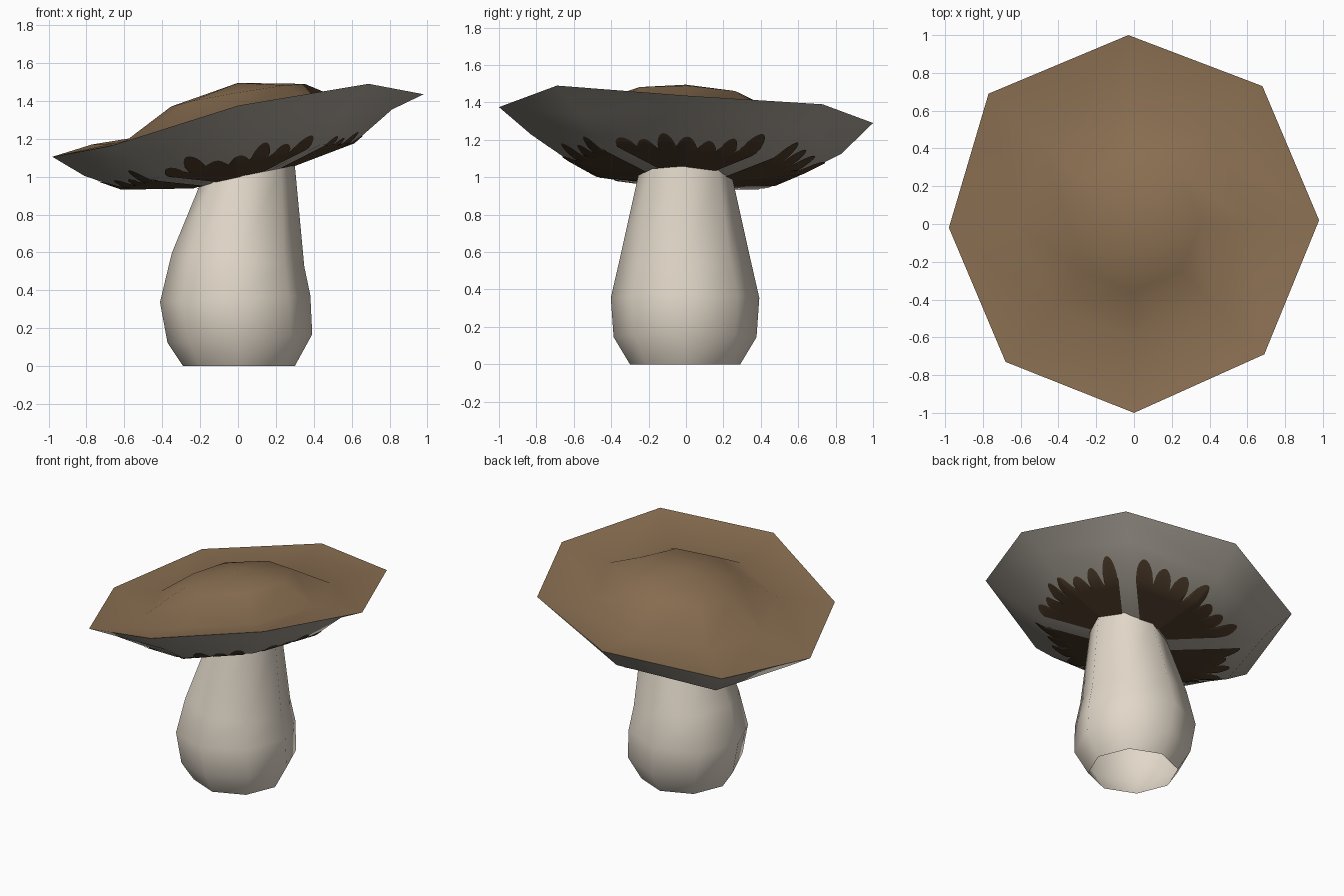
import bpy, bmesh, math, random
from mathutils import Vector

random.seed(4)
if "Cube" in bpy.data.objects:
    bpy.data.objects.remove(bpy.data.objects["Cube"])


def material(name, srgb):
    rgb = [((c / 255 + 0.055) / 1.055) ** 2.4 for c in srgb]
    mat = bpy.data.materials.new(name)
    mat.use_nodes = True
    mat.diffuse_color = (*rgb, 1)
    bsdf = mat.node_tree.nodes["Principled BSDF"]
    bsdf.inputs["Base Color"].default_value = (*rgb, 1)
    bsdf.inputs["Roughness"].default_value = 0.9
    return mat


def loft(name, rings, mat, closed=True, apex=None, flip=False):
    """Skin a list of point rings, with an optional fan to an apex."""
    bm = bmesh.new()
    rows = [[bm.verts.new(p) for p in ring] for ring in rings]
    n = len(rows[0])
    spans = range(n if closed else n - 1)
    for low, high in zip(rows, rows[1:]):
        for i in spans:
            j = (i + 1) % n
            bm.faces.new((low[i], low[j], high[j], high[i]))
    if apex:
        tip = bm.verts.new(apex)
        for i in spans:
            bm.faces.new((rows[-1][i], rows[-1][(i + 1) % n], tip))
    if flip:
        bmesh.ops.reverse_faces(bm, faces=bm.faces[:])
    for face in bm.faces:
        face.smooth = True
    mesh = bpy.data.meshes.new(name)
    bm.to_mesh(mesh)
    bm.free()
    mesh.materials.append(mat)
    obj = bpy.data.objects.new(name, mesh)
    bpy.context.collection.objects.link(obj)
    return obj


brown = material("cap brown", (137, 110, 81))
grey = material("underside grey", (174, 167, 156))
dark = material("gill brown", (80, 62, 44))
cream = material("stem cream", (226, 216, 201))

# Uneven eight-cornered rim of the cap, counter-clockwise from +x
rim = [Vector(p) for p in (
    (0.98, 0.02, 1.435), (0.68, 0.73, 1.39), (-0.03, 1.0, 1.29), (-0.77, 0.69, 1.17),
    (-0.98, -0.02, 1.105), (-0.68, -0.73, 1.16), (0, -1, 1.375), (0.69, -0.69, 1.49))]


def tilted_ring(scale, z, slope_x, slope_y):
    return [Vector((p.x * scale, p.y * scale, z + slope_x * p.x * scale + slope_y * p.y * scale))
            for p in rim]


# Cap top: shallow dish with a raised dome
loft("cap_top", [rim, tilted_ring(0.62, 1.28, 0.17, -0.04),
                 tilted_ring(0.36, 1.43, 0.17, -0.04)], brown, apex=(0, 0, 1.495))

# Cap underside, open where the stem enters
scales = [1, 0.83, 0.63, 0.18]
under = [rim, tilted_ring(0.83, 1.18, 0.216, -0.06),
         tilted_ring(0.63, 1.06, 0.2, -0.05), tilted_ring(0.18, 0.98, 0.2, -0.05)]
loft("cap_underside", under, grey, flip=True)


def under_point(angle, s):
    """Point just below the underside at an angle and a fraction of the rim."""
    ray = Vector((math.cos(angle), math.sin(angle)))
    for i in range(8):
        a, b = rim[i].xy, rim[(i + 1) % 8].xy
        ca, cb = ray.x * a.y - ray.y * a.x, ray.x * b.y - ray.y * b.x
        if ca <= 0 <= cb and ray.dot(a + b) > 0:
            break
    f = ca / (ca - cb)
    k = next(k for k in range(3) if s >= scales[k + 1])
    t = (scales[k] - s) / (scales[k] - scales[k + 1])
    j = (i + 1) % 8
    outer, inner = under[k][i].lerp(under[k][j], f), under[k + 1][i].lerp(under[k + 1][j], f)
    return outer.lerp(inner, t) - Vector((0, 0, 0.006))


# Four gill patches with ragged, finger-like outer edges
FINGERS, STEPS = 7, 10
for q, side in enumerate(("left", "back", "right", "front")):
    tips = [random.uniform(0.66, 0.77) for _ in range(FINGERS)]
    valleys = [random.uniform(0.56, 0.64) for _ in range(FINGERS + 1)]
    columns = []
    for c in range(FINGERS * STEPS + 1):
        n = min(c // STEPS, FINGERS - 1)
        t = c / STEPS - n
        base = valleys[n] + (valleys[n + 1] - valleys[n]) * t
        edge = base + (tips[n] - base) * max(0, math.sin(math.pi * t)) ** 0.6
        u = 2 * c / (FINGERS * STEPS) - 1
        column = []
        for s in (0.24, 0.34, 0.44, 0.54, min(edge, 0.63), edge):
            half = math.pi / 4 - math.asin(0.06 / s)
            column.append(under_point(q * math.pi / 2 + u * half + 0.01, s))
        columns.append(column)
    loft("gills_" + side, columns, dark, closed=False)

# Stem: bulbous, eight-sided, leaning rings (centre x, radius, z, slope), open below
stem = []
for cx, radius, z, slope in ((0.005, 0.295, 0, 0), (0.01, 0.382, 0.145, 0.06),
                             (-0.015, 0.397, 0.355, 0.045), (0, 0.35, 0.56, -0.1),
                             (0.05, 0.25, 1.01, 0.2)):
    ring = []
    for i in range(8):
        x, y = radius * math.cos(i * math.pi / 4), radius * math.sin(i * math.pi / 4)
        ring.append(Vector((cx + x, y - 0.005, z + slope * x)))
    stem.append(ring)
loft("stem", stem, cream)
